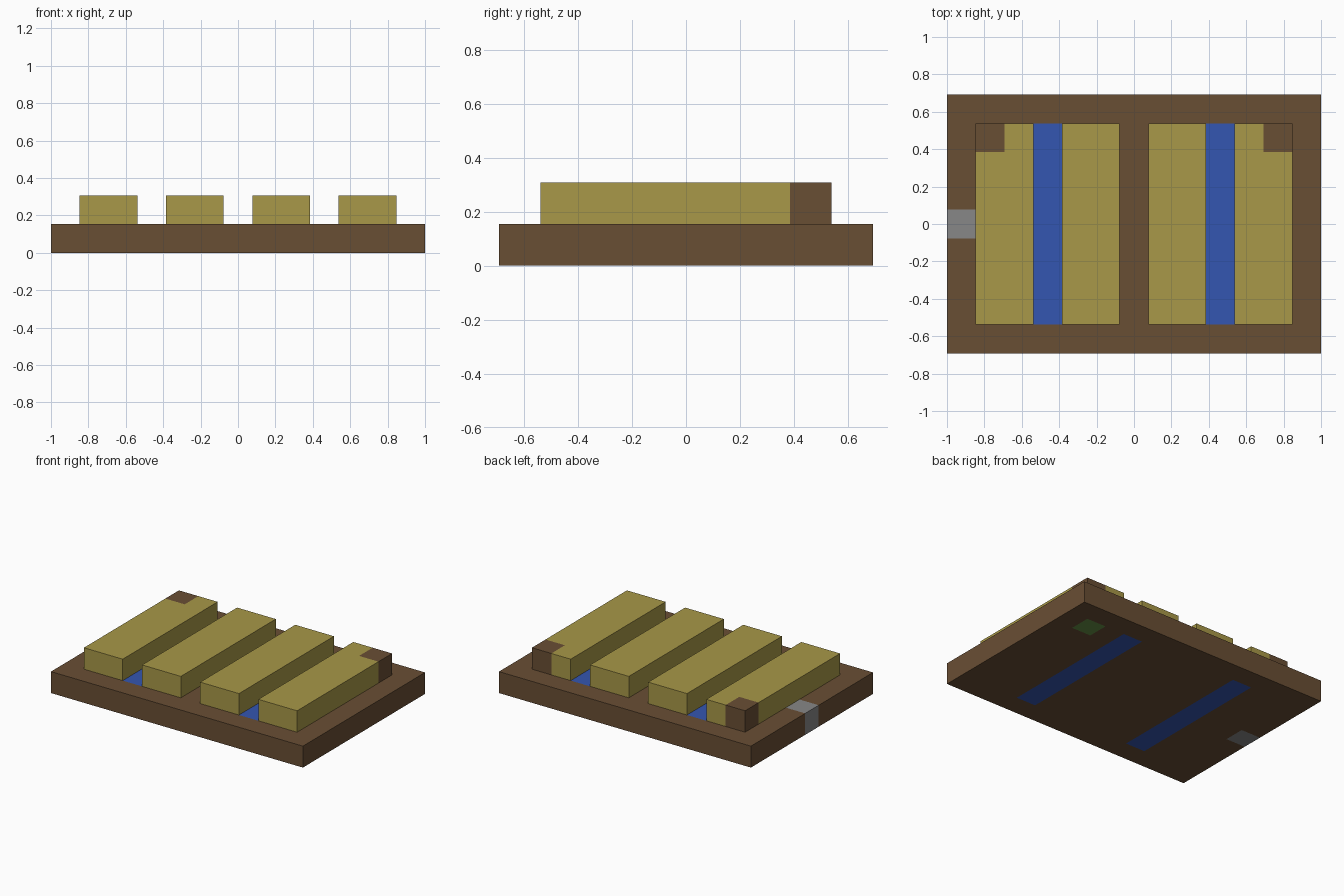
import bpy
import bmesh
from mathutils import Matrix, Vector

default = bpy.data.objects.get("Cube")
if default:
    bpy.data.objects.remove(default, do_unlink=True)

CELL = 2 / 13          # the whole model sits on a 13 x 9 x 2 block grid
NX, NY = 13, 9


def linear(c):
    c /= 255
    return c / 12.92 if c <= 0.04045 else ((c + 0.055) / 1.055) ** 2.4


def material(name, *rgb):
    mat = bpy.data.materials.new(name)
    mat.use_nodes = True
    colour = [linear(c) for c in rgb] + [1]
    mat.diffuse_color = colour
    mat.node_tree.nodes["Principled BSDF"].inputs["Base Color"].default_value = colour
    return mat


BROWN, STRAW, BLUE, GREY, GREEN = range(5)
materials = [
    material("brown soil", 105, 78, 52),
    material("straw yellow", 168, 152, 72),
    material("water blue", 52, 86, 177),
    material("stone grey", 135, 135, 135),
    material("leaf green", 102, 143, 70),
]


def block(name, col, row, layer, cols, rows, rule):
    """Box of grid cells whose faces are coloured by the cell they belong to."""
    bm = bmesh.new()
    size = Vector((cols, rows, 1))
    corner = Vector((col, row, layer))
    bmesh.ops.create_cube(bm, size=1, matrix=Matrix.Translation(corner + size / 2)
                          @ Matrix.Diagonal((*size, 1)))
    for axis, count in ((0, cols), (1, rows)):
        normal = Vector((axis == 0, axis == 1, 0))
        for i in range(1, count):
            bmesh.ops.bisect_plane(bm, geom=bm.verts[:] + bm.edges[:] + bm.faces[:],
                                   plane_co=corner + normal * i, plane_no=normal)
    bm.normal_update()
    for face in bm.faces:
        inside = face.calc_center_median() - face.normal * 0.5
        face.material_index = rule(int(inside.x), int(inside.y))
    bm.transform(Matrix.Scale(CELL, 4) @ Matrix.Translation((-NX / 2, -NY / 2, 0)))
    mesh = bpy.data.meshes.new(name)
    bm.to_mesh(mesh)
    bm.free()
    for mat in materials:
        mesh.materials.append(mat)
    obj = bpy.data.objects.new(name, mesh)
    bpy.context.collection.objects.link(obj)


# Base slab with two water channels, a side stone and a green underside block
def base_colour(x, y):
    if x in (3, 9) and 1 <= y <= 7:
        return BLUE
    if (x, y) == (0, 4):
        return GREY
    if (x, y) == (11, 7):
        return GREEN
    return BROWN


block("base_slab", 0, 0, 0, NX, NY, base_colour)


# Four raised beds; the outer two end in a brown corner post at the back
def bed_colour(x, y):
    return BROWN if y == 7 and x in (1, 11) else STRAW


for number, col in enumerate((1, 4, 7, 10), 1):
    block(f"raised_bed_{number}", col, 1, 1, 2, 7, bed_colour)
